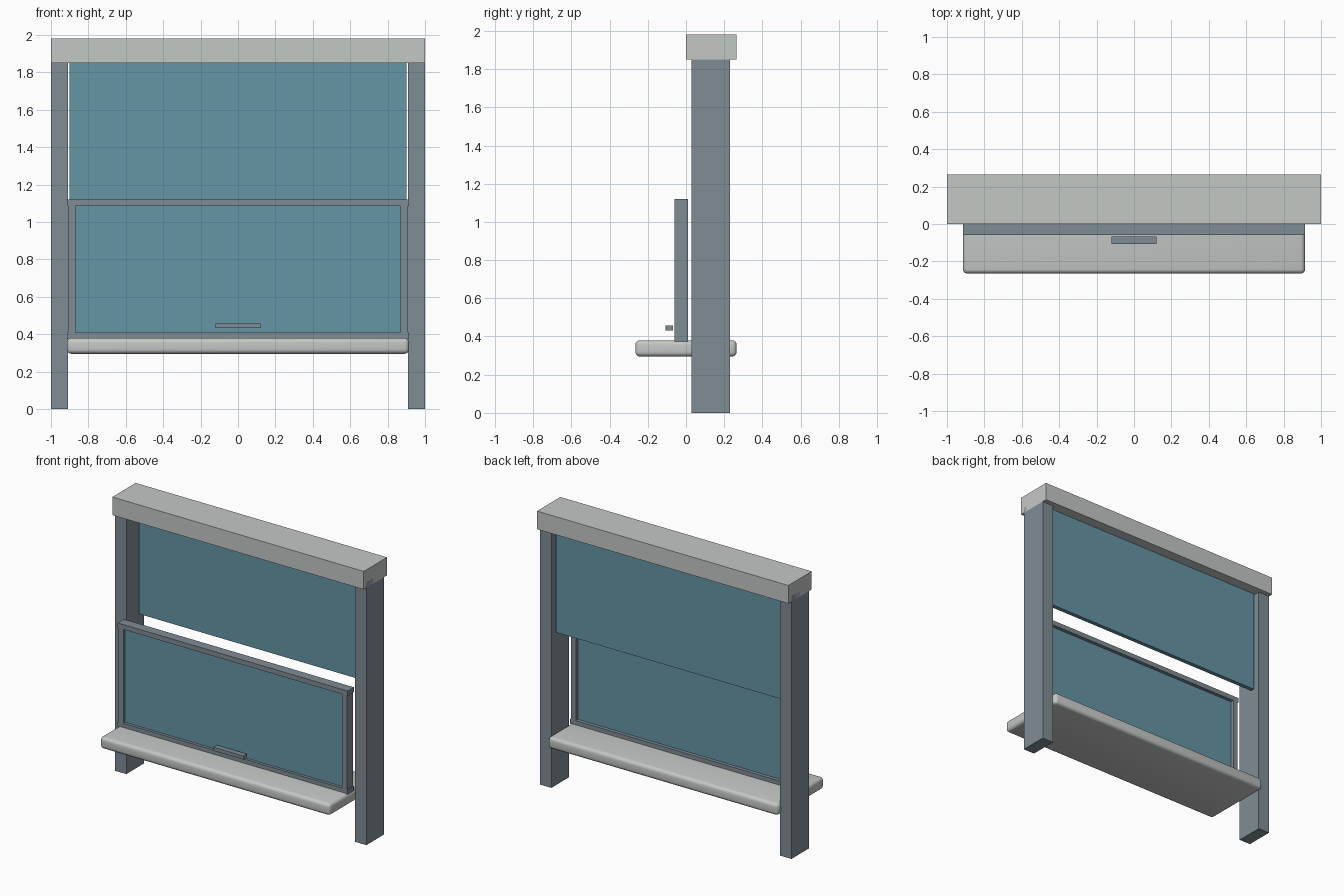
import bpy

if "Cube" in bpy.data.objects:
    bpy.data.objects.remove(bpy.data.objects["Cube"])


def material(name, rgb):
    m = bpy.data.materials.new(name)
    m.diffuse_color = (*rgb, 1.0)
    m.use_nodes = True
    m.node_tree.nodes["Principled BSDF"].inputs["Base Color"].default_value = m.diffuse_color
    return m


FRAME = material("slate grey", (0.216, 0.266, 0.301))
PALE = material("pale grey", (0.552, 0.578, 0.558))
GLASS = material("blue glass", (0.13, 0.305, 0.376))


def box(name, x, y, z, mat, bevel=0.0):
    """Box from (min, max) ranges, with optional rounded edges."""
    spans = (x, y, z)
    bpy.ops.mesh.primitive_cube_add(size=1, location=[(a + b) / 2 for a, b in spans])
    ob = bpy.context.object
    ob.name = name
    ob.scale = [b - a for a, b in spans]
    bpy.ops.object.transform_apply(location=False, rotation=False, scale=True)
    ob.data.materials.append(mat)
    if bevel:
        mod = ob.modifiers.new("rounded", 'BEVEL')
        mod.width = bevel
        mod.segments = 4
        bpy.ops.object.modifier_apply(modifier=mod.name)
        bpy.ops.object.shade_smooth_by_angle()
    return ob


# Header and sill
box("header", (-1, 1), (0, 0.265), (1.85, 1.98), PALE)
box("sill", (-0.915, 0.915), (-0.265, 0.265), (0.295, 0.38), PALE, 0.024)

# Posts and sash stiles on both sides
for side, s in (("left", -1), ("right", 1)):
    box(side + "_post", sorted((s * 0.91, s)), (0.03, 0.23), (0, 1.89), FRAME)
    box(side + "_stile", sorted((s * 0.87, s * 0.908)), (-0.06, 0.01), (0.40, 1.09), FRAME)

# Sash rails
for name, z in (("bottom_rail", (0.375, 0.41)), ("top_rail", (1.085, 1.12))):
    box(name, (-0.915, 0.915), (-0.06, 0.01), z, FRAME)

# Glass panes
box("upper_pane", (-0.90, 0.90), (0.16, 0.19), (1.105, 1.86), GLASS)
box("lower_pane", (-0.871, 0.871), (-0.04, -0.015), (0.409, 1.086), GLASS)

# Lift handle
box("handle", (-0.12, 0.12), (-0.108, -0.068), (0.432, 0.458), FRAME)
